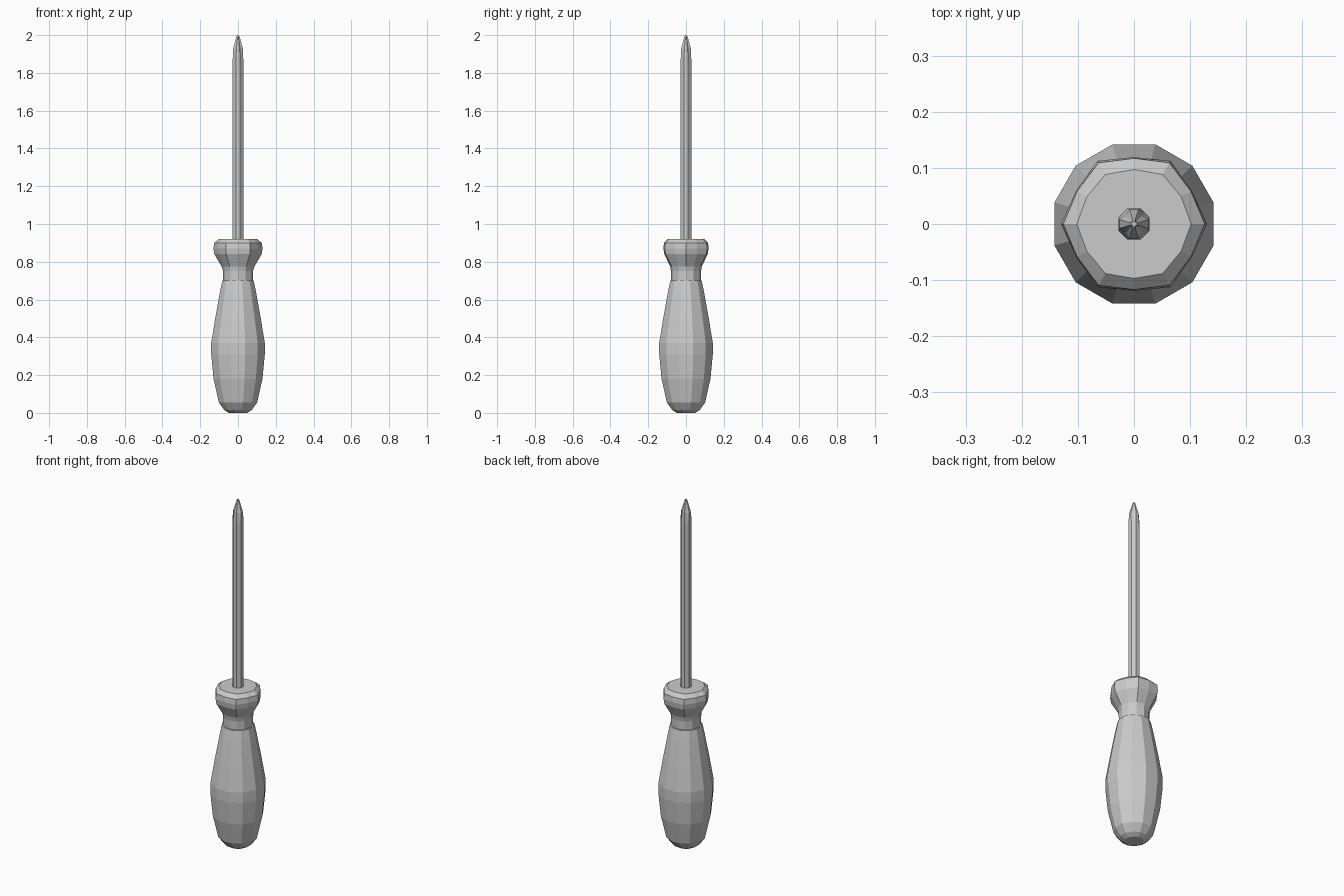
import bpy, bmesh
from math import sin, cos, pi, radians

if "Cube" in bpy.data.objects:
    bpy.data.objects.remove(bpy.data.objects["Cube"])


def loft(name, rings):
    """Skin a stack of equal-length point rings and cap both ends."""
    bm = bmesh.new()
    loops = [[bm.verts.new(p) for p in ring] for ring in rings]
    n = len(loops[0])
    for a, b in zip(loops, loops[1:]):
        for i in range(n):
            j = (i + 1) % n
            bm.faces.new((a[i], a[j], b[j], b[i]))
    bm.faces.new(loops[0][::-1])
    bm.faces.new(loops[-1])
    bmesh.ops.recalc_face_normals(bm, faces=bm.faces)
    mesh = bpy.data.meshes.new(name)
    bm.to_mesh(mesh)
    bm.free()
    obj = bpy.data.objects.new(name, mesh)
    bpy.context.collection.objects.link(obj)
    return obj


def ring(z, r_even, r_odd=None, n=12, phase=0.0):
    """Ring whose radius may alternate, giving a softened hexagon."""
    radii = (r_even, r_even if r_odd is None else r_odd)
    return [(radii[i % 2] * cos(2 * pi * i / n + phase),
             radii[i % 2] * sin(2 * pi * i / n + phase), z) for i in range(n)]


# Grip: twelve-sided, swelling towards the lower half
grip = [(0.0, 0.05), (0.015, 0.075), (0.055, 0.105), (0.18, 0.134), (0.31, 0.147),
        (0.37, 0.147), (0.5, 0.125), (0.64, 0.099), (0.7, 0.086)]
loft("grip", [ring(z, r, phase=radians(15)) for z, r in grip])

# Neck and flared collar: softened hexagon
collar = [(0.69, 0.078, 0.078), (0.75, 0.079, 0.08), (0.775, 0.087, 0.083),
          (0.84, 0.125, 0.115), (0.87, 0.130, 0.119), (0.9, 0.126, 0.117),
          (0.92, 0.102, 0.097)]
loft("neck_collar", [ring(z, a, b) for z, a, b in collar])


def blade_ring(z, reach, half_width, groove):
    """Four blade ends on the axes with a groove point on each diagonal."""
    pts = []
    for k in range(4):
        c, s = cos(k * pi / 2), sin(k * pi / 2)
        g = groove * cos(pi / 4)
        for x, y in ((reach, -half_width), (reach, half_width), (g, g)):
            pts.append((x * c - y * s, x * s + y * c, z))
    return pts


# Shaft: octagonal rod, its end tapering into a four-bladed tip
shaft = [(0.9, 0.028, 0.0116, 0.028), (1.87, 0.028, 0.0116, 0.028),
         (1.93, 0.026, 0.008, 0.021), (1.985, 0.010, 0.003, 0.007),
         (2.0, 0.005, 0.002, 0.0035)]
loft("shaft", [blade_ring(*s) for s in shaft])
